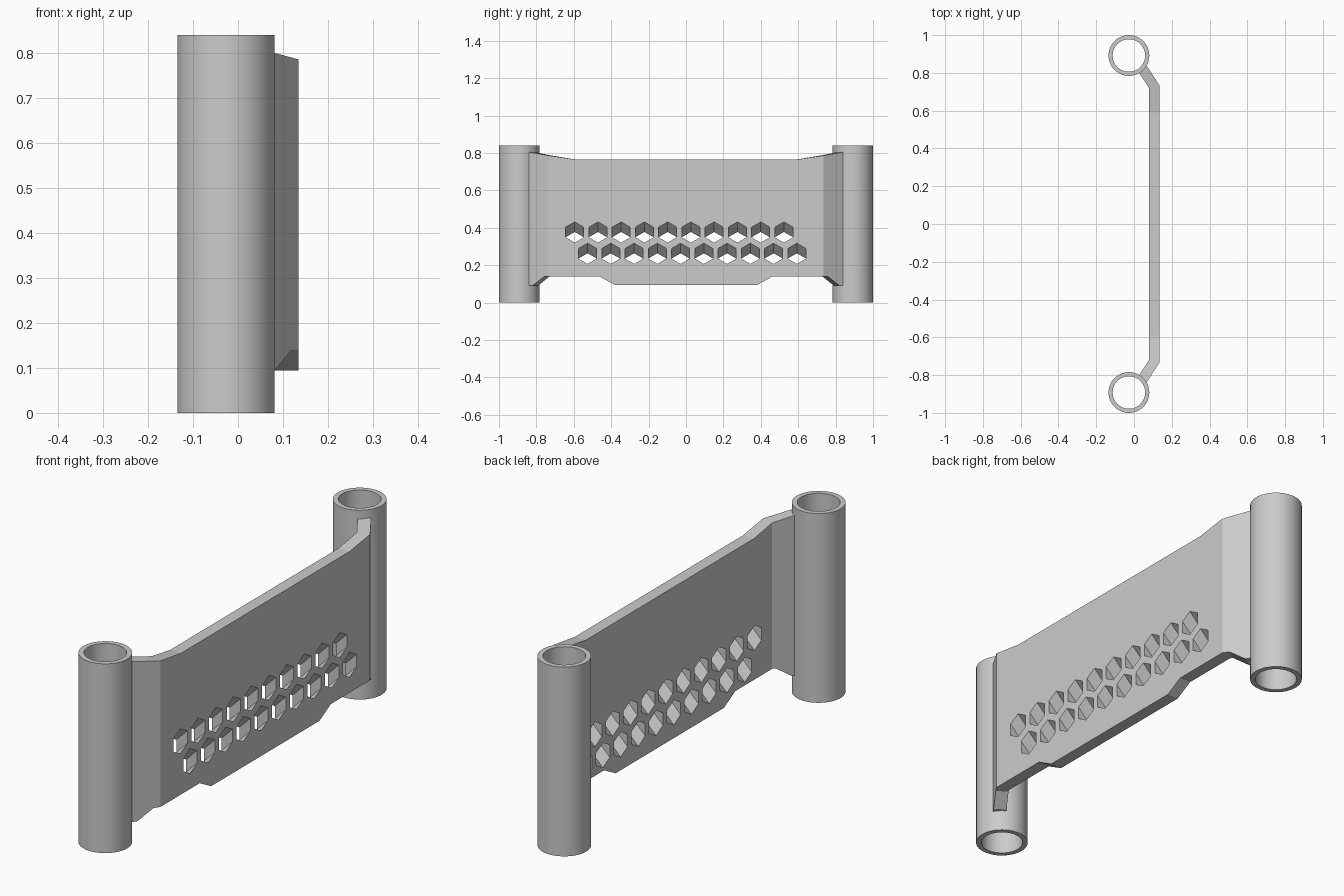
import bpy, bmesh, math

cube = bpy.data.objects.get("Cube")
if cube:
    bpy.data.objects.remove(cube, do_unlink=True)

grey = bpy.data.materials.new("light_grey")
grey.use_nodes = True
COLOUR = (0.6, 0.6, 0.6, 1)
grey.diffuse_color = COLOUR
for node in grey.node_tree.nodes:
    if node.type == 'BSDF_PRINCIPLED':
        node.inputs["Base Color"].default_value = COLOUR


def make_object(name, bm):
    bmesh.ops.recalc_face_normals(bm, faces=bm.faces[:])
    mesh = bpy.data.meshes.new(name)
    bm.to_mesh(mesh)
    bm.free()
    mesh.materials.append(grey)
    obj = bpy.data.objects.new(name, mesh)
    bpy.context.collection.objects.link(obj)
    return obj


def activate(obj):
    bpy.ops.object.select_all(action='DESELECT')
    obj.select_set(True)
    bpy.context.view_layer.objects.active = obj


# Hollow end tubes
TUBE_X, TUBE_Y, R_OUT, R_IN, HEIGHT = -0.027, 0.892, 0.108, 0.086, 0.84


def tube(name, y):
    bm = bmesh.new()
    profile = [(R_IN, 0), (R_OUT, 0), (R_OUT, HEIGHT), (R_IN, HEIGHT)]
    verts = [bm.verts.new((TUBE_X + r, y, z)) for r, z in profile]
    edges = [bm.edges.new((verts[i], verts[(i + 1) % 4])) for i in range(4)]
    bmesh.ops.spin(bm, geom=verts + edges, cent=(TUBE_X, y, 0), axis=(0, 0, 1),
                   angle=math.tau, steps=64, use_merge=True)
    bmesh.ops.remove_doubles(bm, verts=bm.verts[:], dist=1e-5)
    obj = make_object(name, bm)
    activate(obj)
    bpy.ops.object.shade_smooth_by_angle(angle=math.radians(30))


tube("front_tube", -TUBE_Y)
tube("back_tube", TUBE_Y)

# Panel: flat symmetric outline, thickened, then both ends folded to the tubes
X_OUT, THICK, BEND = 0.134, 0.054, 0.735
FOLD = math.atan2(0.068, 0.105)
half = [(0.38, 0.094), (0.46, 0.138), (0.765, 0.138), (0.835, 0.092),
        (0.865, 0.092), (0.865, 0.805), (0.59, 0.765)]
outline = half + [(-y, z) for y, z in reversed(half)]

bm = bmesh.new()
bm.faces.new([bm.verts.new((X_OUT, y, z)) for y, z in outline])
for side in (-1, 1):
    bmesh.ops.bisect_plane(bm, geom=bm.verts[:] + bm.edges[:] + bm.faces[:],
                           plane_co=(0, side * BEND, 0), plane_no=(0, 1, 0))
result = bmesh.ops.extrude_face_region(bm, geom=bm.faces[:], use_keep_orig=True)
for v in result["geom"]:
    if isinstance(v, bmesh.types.BMVert):
        v.co.x -= THICK

mitre = THICK * math.tan(FOLD / 2)
for v in bm.verts:
    side = math.copysign(1, v.co.y)
    run = abs(v.co.y) - BEND
    depth = X_OUT - v.co.x
    if abs(run) < 1e-4:
        v.co.y = side * (BEND - mitre * depth / THICK)
    elif run > 0:
        v.co.x = X_OUT - run * math.sin(FOLD) - depth * math.cos(FOLD)
        v.co.y = side * (BEND + run * math.cos(FOLD) - depth * math.sin(FOLD))
panel = make_object("folded_panel", bm)

# Two staggered rows of hexagonal holes sloping down through the panel
HEX_R, PITCH, EXTRA = 0.0555, 0.1243, 0.02
bm = bmesh.new()
for start, height in ((-0.595, 0.376), (-0.526, 0.262)):
    for i in range(10):
        rings = []
        for x in (X_OUT + EXTRA, X_OUT - THICK - EXTRA):
            rings.append([bm.verts.new((x,
                                        start + i * PITCH + HEX_R * math.sin(k * math.pi / 3),
                                        height + (x - X_OUT) + HEX_R * math.cos(k * math.pi / 3)))
                          for k in range(6)])
        near, far = rings
        bm.faces.new(near)
        bm.faces.new(far[::-1])
        for k in range(6):
            n = (k + 1) % 6
            bm.faces.new((near[k], far[k], far[n], near[n]))
cutter = make_object("hole_cutter", bm)
cutter.hide_render = True

cut = panel.modifiers.new("holes", 'BOOLEAN')
cut.operation = 'DIFFERENCE'
cut.solver = 'EXACT'
cut.object = cutter
activate(panel)
bpy.ops.object.modifier_apply(modifier=cut.name)
bpy.data.objects.remove(cutter, do_unlink=True)
